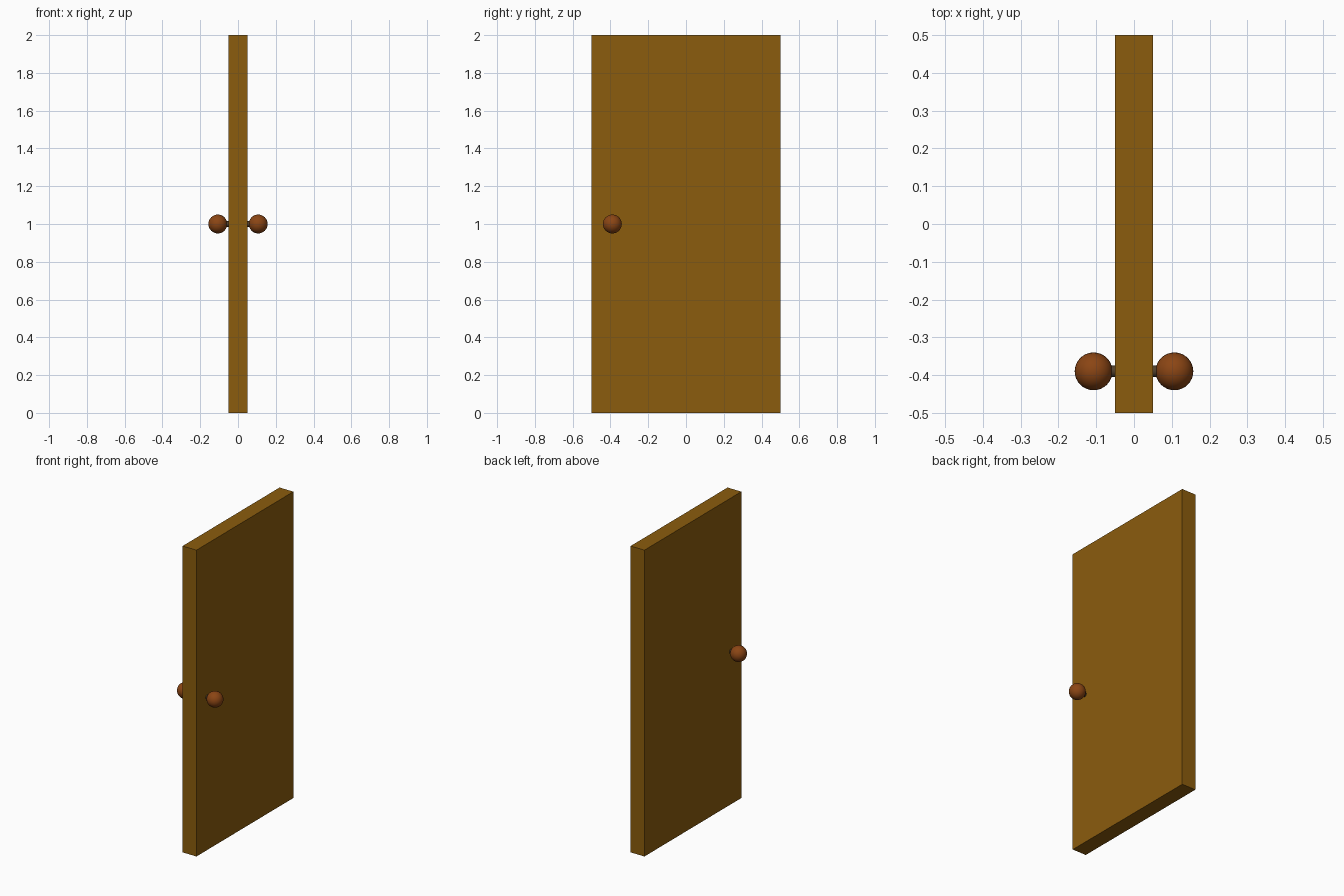
import bpy
import math

if "Cube" in bpy.data.objects:
    bpy.data.objects.remove(bpy.data.objects["Cube"])


def paint(obj, name, color):
    mat = bpy.data.materials.get(name) or bpy.data.materials.new(name)
    mat.diffuse_color = (*color, 1)
    mat.use_nodes = True
    mat.node_tree.nodes["Principled BSDF"].inputs["Base Color"].default_value = mat.diffuse_color
    obj.data.materials.append(mat)


KNOB_Y, KNOB_Z = -0.39, 1.0

# Door slab
bpy.ops.mesh.primitive_cube_add(size=1, location=(0, 0, 1))
door = bpy.context.object
door.name = "door_panel"
door.scale = (0.1, 1.0, 2.0)
bpy.ops.object.transform_apply(location=False, rotation=False, scale=True)
paint(door, "door_wood", (0.258, 0.107, 0.004))

# A stem and round knob on each face
for side, label in ((-1, "left"), (1, "right")):
    bpy.ops.mesh.primitive_cylinder_add(
        vertices=32, radius=0.015, depth=0.04,
        location=(side * 0.065, KNOB_Y, KNOB_Z), rotation=(0, math.pi / 2, 0))
    stem = bpy.context.object
    stem.name = label + "_knob_stem"
    bpy.ops.object.shade_smooth_by_angle()
    paint(stem, "stem_dark", (0.08, 0.05, 0.025))

    bpy.ops.mesh.primitive_uv_sphere_add(
        segments=32, ring_count=16, radius=0.05,
        location=(side * 0.107, KNOB_Y, KNOB_Z))
    knob = bpy.context.object
    knob.name = label + "_knob"
    bpy.ops.object.shade_smooth_by_angle()
    paint(knob, "knob_brown", (0.258, 0.06, 0.007))
